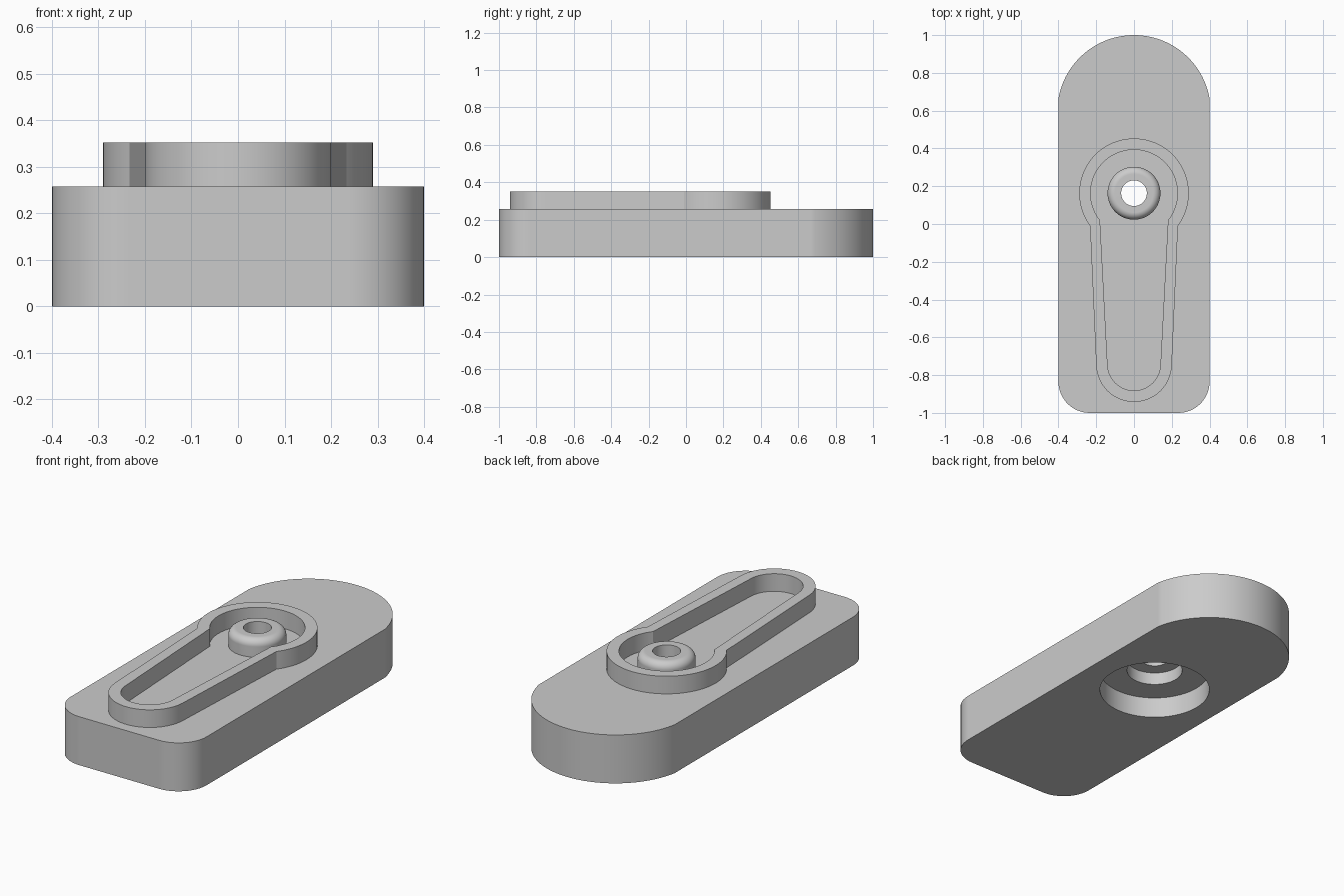
import bpy
import bmesh
from math import sin, cos, asin, sqrt, pi, radians

PLATE_TOP, RIM_TOP = 0.258, 0.352
PIVOT_Y = 0.163

cube = bpy.data.objects.get("Cube")
if cube:
    bpy.data.objects.remove(cube, do_unlink=True)

grey = bpy.data.materials.new("plain grey")
grey.use_nodes = True
grey.diffuse_color = (0.6, 0.6, 0.6, 1)
grey.node_tree.nodes["Principled BSDF"].inputs["Base Color"].default_value = grey.diffuse_color


def arc(cx, cy, r, a0, a1, n):
    """Points on an arc, angles in radians."""
    return [(cx + r * cos(a0 + (a1 - a0) * i / n),
             cy + r * sin(a0 + (a1 - a0) * i / n)) for i in range(n + 1)]


def mirrored(half):
    """Close a right-hand outline by reflecting it across x = 0."""
    return half + [(-x, y) for x, y in reversed(half) if x > 1e-5]


def make_object(name, bm):
    bmesh.ops.recalc_face_normals(bm, faces=bm.faces)
    mesh = bpy.data.meshes.new(name)
    bm.to_mesh(mesh)
    bm.free()
    mesh.materials.append(grey)
    obj = bpy.data.objects.new(name, mesh)
    bpy.context.collection.objects.link(obj)
    return obj


def make_active(obj):
    bpy.ops.object.select_all(action='DESELECT')
    obj.select_set(True)
    bpy.context.view_layer.objects.active = obj


def smooth(obj):
    make_active(obj)
    bpy.ops.object.shade_smooth_by_angle(angle=radians(30))
    mod = obj.modifiers.new("even shading", 'WEIGHTED_NORMAL')
    mod.keep_sharp = True


def loft(bm, rings):
    """Join successive closed rings of 3D points with quads."""
    loops = [[bm.verts.new(p) for p in ring] for ring in rings]
    for a, b in zip(loops, loops[1:]):
        for i in range(len(a)):
            j = (i + 1) % len(a)
            bm.faces.new((a[i], a[j], b[j], b[i]))
    return loops


def at_height(outline, z):
    return [(x, y, z) for x, y in outline]


def lathe_rings(profile, steps=64):
    """Circles around the pivot axis for each (radius, height)."""
    return [at_height(arc(0, PIVOT_Y, r, 0, 2 * pi, steps)[:-1], z) for r, z in profile]


# Base plate: rounded front corners and a domed back end
dome_r, dome_y, corner = 0.4065, 0.5935, 0.165
half = arc(0.4 - corner, -1 + corner, corner, -pi / 2, 0, 12)
half += arc(0, dome_y, dome_r, asin(sqrt(1 - (0.4 / dome_r) ** 2)), pi / 2, 24)
outline = mirrored(half)
bm = bmesh.new()
bottom, top = loft(bm, [at_height(outline, 0), at_height(outline, PLATE_TOP)])
bm.faces.new(bottom)
bm.faces.new(top)
plate = make_object("base_plate", bm)

# Stepped bore from the underside, narrowing to a through hole
bm = bmesh.new()
loops = loft(bm, lathe_rings([(0.278, -0.1), (0.278, 0.113), (0.14, 0.113),
                              (0.14, 0.18), (0.068, 0.18), (0.068, 0.5)]))
bm.faces.new(loops[0])
bm.faces.new(loops[-1])
cutter = make_object("bore_cutter", bm)
cutter.hide_render = True
mod = plate.modifiers.new("bore", 'BOOLEAN')
mod.operation = 'DIFFERENCE'
mod.solver = 'EXACT'
mod.object = cutter
make_active(plate)
bpy.ops.object.modifier_apply(modifier=mod.name)
bpy.data.objects.remove(cutter, do_unlink=True)
smooth(plate)


# Raised keyhole-shaped rim
def keyhole(head_r, tail_r, neck_y):
    neck = asin((neck_y - PIVOT_Y) / head_r)
    return mirrored(arc(0, -0.742, tail_r, -pi / 2, -0.054, 16)
                    + arc(0, PIVOT_Y, head_r, neck, pi / 2, 32))


outer, inner = keyhole(0.29, 0.2, -0.01), keyhole(0.23, 0.14, 0.02)
bm = bmesh.new()
loft(bm, [at_height(outer, PLATE_TOP), at_height(outer, RIM_TOP),
          at_height(inner, RIM_TOP), at_height(inner, PLATE_TOP)])
smooth(make_object("keyhole_rim", bm))

# Hollow boss with a rounded top edge
fillet = 0.038
bm = bmesh.new()
loft(bm, lathe_rings([(0.14, PLATE_TOP)]
                     + arc(0.14 - fillet, RIM_TOP - fillet, fillet, 0, pi / 2, 8)
                     + [(0.068, RIM_TOP), (0.068, PLATE_TOP)]))
smooth(make_object("pivot_boss", bm))
